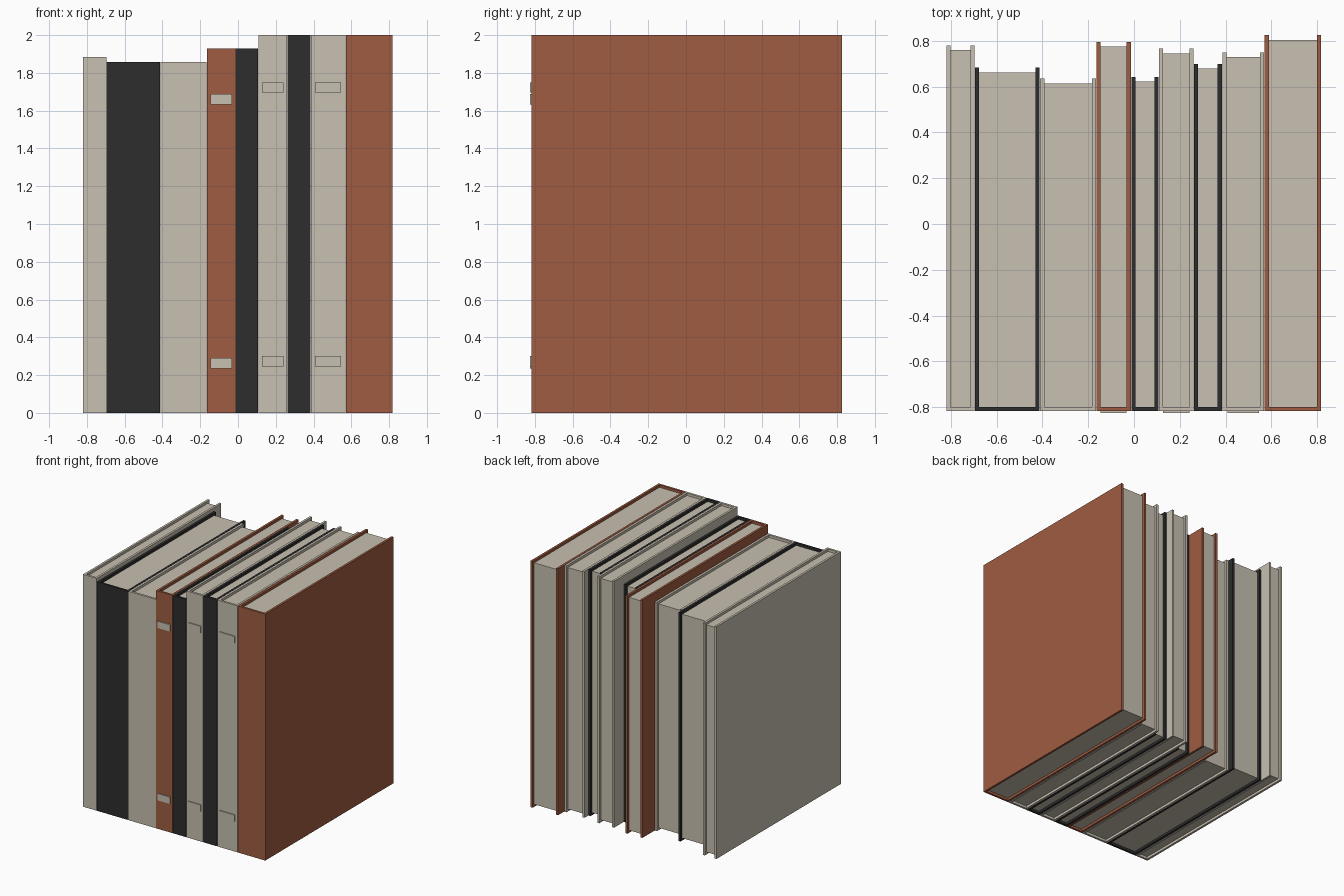
import bpy
import bmesh

old = bpy.data.objects.get("Cube")
if old:
    bpy.data.objects.remove(old, do_unlink=True)


def material(name, color):
    mat = bpy.data.materials.new(name)
    mat.use_nodes = True
    mat.diffuse_color = (*color, 1)
    mat.node_tree.nodes["Principled BSDF"].inputs["Base Color"].default_value = (*color, 1)
    return mat


MATS = {
    "cream": material("cream", (0.58, 0.53, 0.44)),
    "charcoal": material("charcoal", (0.026, 0.026, 0.026)),
    "rust": material("rust", (0.35, 0.107, 0.053)),
}

SPINE_Y = -0.817   # front face of every spine
BOARD = 0.018      # cover thickness
INSET = 0.02       # how far the covers overhang the pages


def prism(name, outline, z0, z1, mat):
    """Extrude a flat outline upward from z0 to z1."""
    bm = bmesh.new()
    face = bm.faces.new([bm.verts.new((x, y, z0)) for x, y in outline])
    out = bmesh.ops.extrude_face_region(bm, geom=[face])
    top = [v for v in out["geom"] if isinstance(v, bmesh.types.BMVert)]
    bmesh.ops.translate(bm, verts=top, vec=(0, 0, z1 - z0))
    bmesh.ops.recalc_face_normals(bm, faces=bm.faces)
    mesh = bpy.data.meshes.new(name)
    bm.to_mesh(mesh)
    bm.free()
    mesh.materials.append(MATS[mat])
    obj = bpy.data.objects.new(name, mesh)
    bpy.context.collection.objects.link(obj)
    return obj


def box(name, x0, x1, y0, y1, z0, z1, mat):
    return prism(name, [(x0, y0), (x1, y0), (x1, y1), (x0, y1)], z0, z1, mat)


def book(i, x0, x1, height, back, color, labels):
    # U-shaped cover: spine and two boards
    a, b, s = x0 + BOARD, x1 - BOARD, SPINE_Y + BOARD
    prism(f"book_{i}_cover",
          [(x0, SPINE_Y), (x1, SPINE_Y), (x1, back), (b, back),
           (b, s), (a, s), (a, back), (x0, back)], 0, height, color)
    # page block
    box(f"book_{i}_pages", a, b, s, back - INSET, INSET, height - INSET, "cream")
    # two thin plates on the spine
    if labels:
        margin = (x1 - x0) * 0.12
        for part, top in (("lower", 0.15), ("upper", 0.875)):
            z = height * top
            box(f"book_{i}_{part}_label", x0 + margin, x1 - margin,
                SPINE_Y - 0.008, SPINE_Y, z - 0.055, z, "cream")


# left edge, right edge, height, back edge, cover colour, spine labels
BOOKS = [
    (-0.82, -0.697, 1.885, 0.78, "cream", False),
    (-0.695, -0.412, 1.857, 0.683, "charcoal", False),
    (-0.41, -0.166, 1.857, 0.635, "cream", False),
    (-0.164, -0.014, 1.93, 0.795, "rust", True),
    (-0.012, 0.107, 1.93, 0.642, "charcoal", False),
    (0.109, 0.26, 2.0, 0.766, "cream", True),
    (0.262, 0.384, 2.0, 0.70, "charcoal", False),
    (0.386, 0.568, 2.0, 0.75, "cream", True),
    (0.571, 0.817, 2.0, 0.825, "rust", False),
]
for i, spec in enumerate(BOOKS, 1):
    book(i, *spec)
